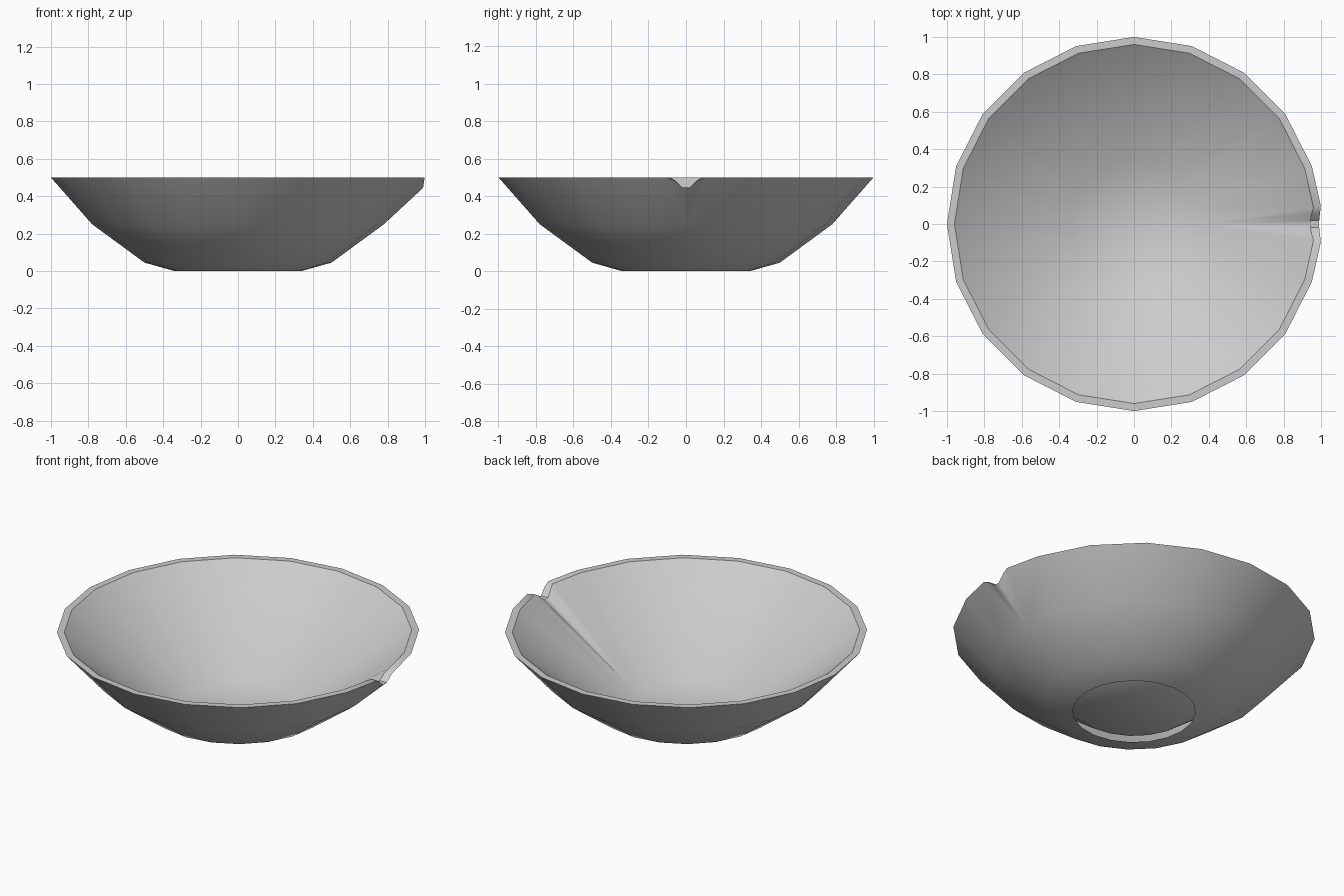
import bpy, bmesh
from math import cos, sin, pi, radians

if "Cube" in bpy.data.objects:
    bpy.data.objects.remove(bpy.data.objects["Cube"])

SIDES = 20
bm = bmesh.new()

def ring(r, z):
    """Plain ring: list of (column, vertex)."""
    return [(i, bm.verts.new((r * cos(2 * pi * i / SIDES), r * sin(2 * pi * i / SIDES), z)))
            for i in range(SIDES)]

def rim(r, z, half_lip):
    """Rim ring whose first column is split into the pouring notch."""
    lip = [(x, -y, h) for x, y, h in half_lip] + half_lip[::-1]
    pts = [(0, bm.verts.new(p)) for p in lip]
    rest = ring(r, z)
    bm.verts.remove(rest[0][1])
    return pts + rest[1:]

def bridge(a, b):
    """Join two rings; columns sharing a vertex become triangles."""
    n = max(len(a), len(b))
    def expand(q, other):
        if len(q) == n:
            return [v for _, v in q]
        return [q[c][1] for c, _ in other]
    va, vb = expand(a, b), expand(b, a)
    for i in range(n):
        j = (i + 1) % n
        quad = []
        for v in (va[i], va[j], vb[j], vb[i]):
            if v not in quad:
                quad.append(v)
        bm.faces.new(quad)

# Open foot ring, outer wall, rim with notch, straight conical inner wall
outer_rim = rim(1.0, 0.5, [(0.998, 0.1, 0.5), (0.995, 0.06, 0.482), (0.99, 0.018, 0.445)])
inner_rim = rim(0.96, 0.5, [(0.96, 0.085, 0.5), (0.95, 0.055, 0.482), (0.943, 0.018, 0.445)])
floor = ring(0.335, 0.037)
rings = [ring(0.34, 0.0), ring(0.50, 0.045), ring(0.78, 0.25), outer_rim, inner_rim, floor]
for a, b in zip(rings, rings[1:]):
    bridge(a, b)

# Inner floor
centre = bm.verts.new((0, 0, 0.035))
for i in range(SIDES):
    bm.faces.new((floor[i][1], floor[(i + 1) % SIDES][1], centre))

# Keep both rim edges crisp
for r in (outer_rim, inner_rim):
    for i in range(len(r)):
        bm.edges.get((r[i - 1][1], r[i][1])).smooth = False
bmesh.ops.recalc_face_normals(bm, faces=bm.faces)

mesh = bpy.data.meshes.new("bowl")
bm.to_mesh(mesh)
bm.free()
bowl = bpy.data.objects.new("bowl", mesh)
bpy.context.collection.objects.link(bowl)
bpy.context.view_layer.objects.active = bowl
bowl.select_set(True)
bpy.ops.object.shade_smooth_by_angle(angle=radians(42), keep_sharp_edges=True)
